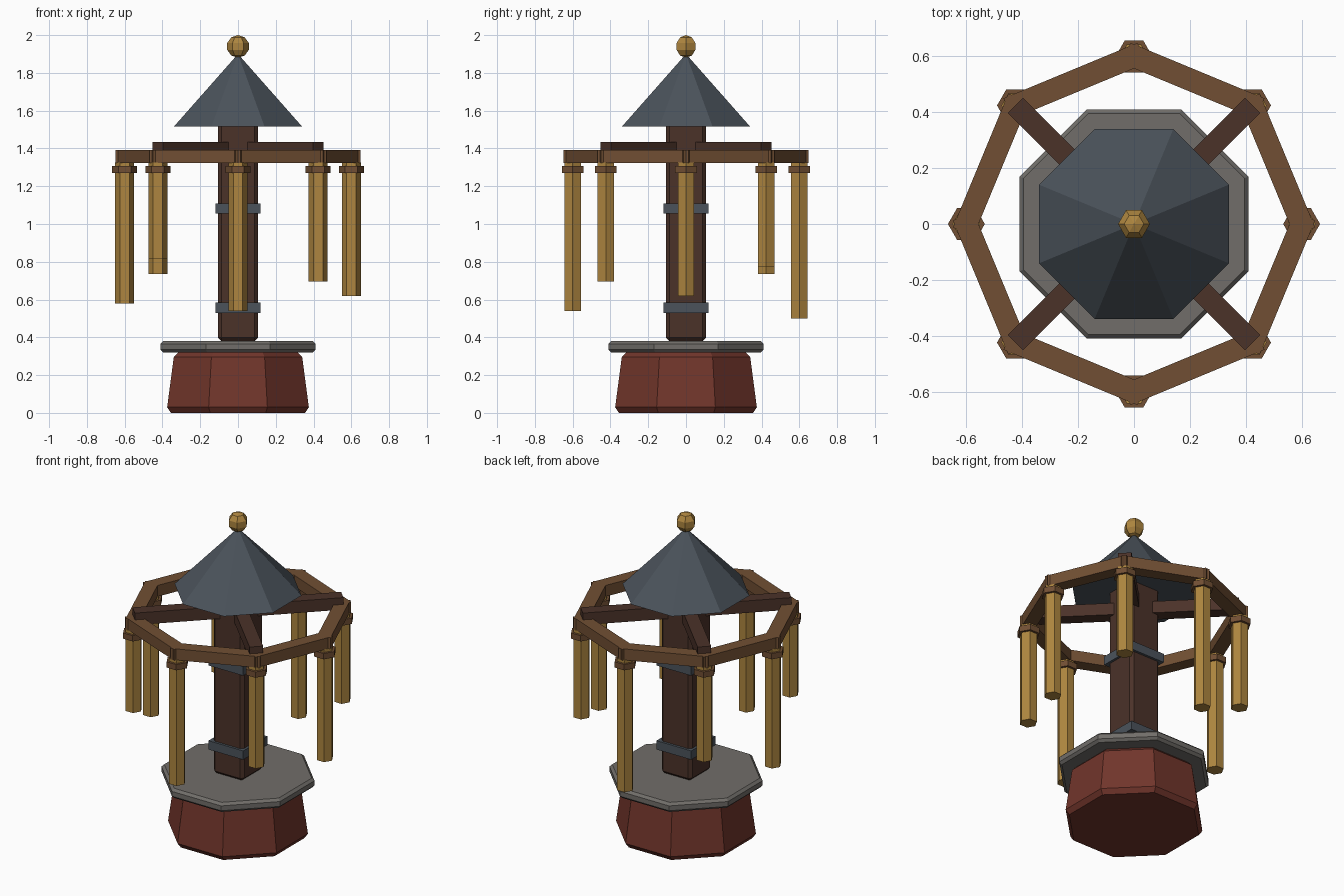
import bpy, bmesh, math
from mathutils import Matrix, Vector

if "Cube" in bpy.data.objects:
    bpy.data.objects.remove(bpy.data.objects["Cube"])


def material(name, rgb):
    m = bpy.data.materials.new(name)
    m.diffuse_color = (*rgb, 1)
    m.use_nodes = True
    m.node_tree.nodes["Principled BSDF"].inputs["Base Color"].default_value = m.diffuse_color
    return m


RED = material("red_brick", (0.165, 0.036, 0.024))
GREY = material("grey_stone", (0.165, 0.155, 0.143))
DARK = material("dark_wood", (0.070, 0.032, 0.022))
BROWN = material("brown_wood", (0.165, 0.078, 0.033))
SLATE = material("slate", (0.070, 0.086, 0.105))
GOLD = material("gold", (0.420, 0.235, 0.050))


def finish(name, bm, mat):
    bmesh.ops.recalc_face_normals(bm, faces=bm.faces)
    me = bpy.data.meshes.new(name)
    bm.to_mesh(me)
    bm.free()
    me.materials.append(mat)
    ob = bpy.data.objects.new(name, me)
    bpy.context.collection.objects.link(ob)
    return ob


def lathe(name, sides, profile, mat, at=(0, 0), flat=False):
    """Stack of polygon rings; flat=True turns sides to the axes and reads r as half width."""
    bm = bmesh.new()
    turn = math.pi / sides if flat else 0
    grow = 1 / math.cos(math.pi / sides) if flat else 1
    rings = []
    for r, z in profile:
        n = 1 if r == 0 else sides
        rings.append([bm.verts.new((at[0] + r * grow * math.cos(turn + math.tau * i / sides),
                                    at[1] + r * grow * math.sin(turn + math.tau * i / sides), z))
                      for i in range(n)])
    for a, b in zip(rings, rings[1:]):
        for i in range(sides):
            j = (i + 1) % sides
            quad = [a[i % len(a)], a[j % len(a)], b[j % len(b)], b[i % len(b)]]
            bm.faces.new(list(dict.fromkeys(quad)))
    for ring in (rings[0], rings[-1]):
        if len(ring) > 2:
            bm.faces.new(ring)
    return finish(name, bm, mat)


def beam(name, center, size, angle, mat, bevel=0):
    bm = bmesh.new()
    bmesh.ops.create_cube(bm, size=1, matrix=Matrix.Diagonal((*size, 1)))
    if bevel:
        bmesh.ops.bevel(bm, geom=bm.edges[:], offset=bevel, segments=1, affect='EDGES')
    bm.transform(Matrix.Translation(center) @ Matrix.Rotation(angle, 4, 'Z'))
    return finish(name, bm, mat)


# Pedestal and slab
lathe("pedestal", 8, [(0.355, 0), (0.375, 0.03), (0.34, 0.295), (0.315, 0.32)], RED, flat=True)
lathe("slab", 8, [(0.395, 0.32), (0.41, 0.335), (0.41, 0.365), (0.395, 0.38)], GREY, flat=True)

# Post and its two collars
beam("post", (0, 0, 0.96), (0.21, 0.21, 1.16), 0, DARK, 0.018)
for z in (0.557, 1.082):
    beam("collar", (0, 0, z), (0.24, 0.24, 0.055), 0, SLATE)

# Roof and finial
lathe("roof", 8, [(0.34, 1.515), (0, 1.9)], SLATE, flat=True)
R = 0.06
lathe("finial", 6, [(R * math.sin(math.pi * k / 5) if 0 < k < 5 else 0,
                     1.94 - R * math.cos(math.pi * k / 5)) for k in range(6)], GOLD)

# Crossed spokes
for a in (45, 135):
    beam("spoke", (0, 0, 1.397), (1.2, 0.078, 0.075), math.radians(a), DARK)

# Ring beams, hanging chimes and their caps
RING = 0.6
BOTTOMS = [0.62, 0.775, 0.50, 0.735, 0.58, 0.815, 0.54, 0.695]
for i, bottom in enumerate(BOTTOMS):
    a = math.radians(45 * i)
    mid = a + math.pi / 8
    apothem = RING * math.cos(math.pi / 8)
    beam("ring_beam", Vector((apothem * math.cos(mid), apothem * math.sin(mid), 1.357)),
         (0.08, 2 * RING * math.sin(math.pi / 8) + 0.06, 0.07), mid, BROWN)
    at = (RING * math.cos(a), RING * math.sin(a))
    lathe("chime", 6, [(0.05, bottom), (0.05, 1.325)], GOLD, at)
    lathe("chime_cap", 6, [(0.066, 1.27), (0.066, 1.306)], BROWN, at)
